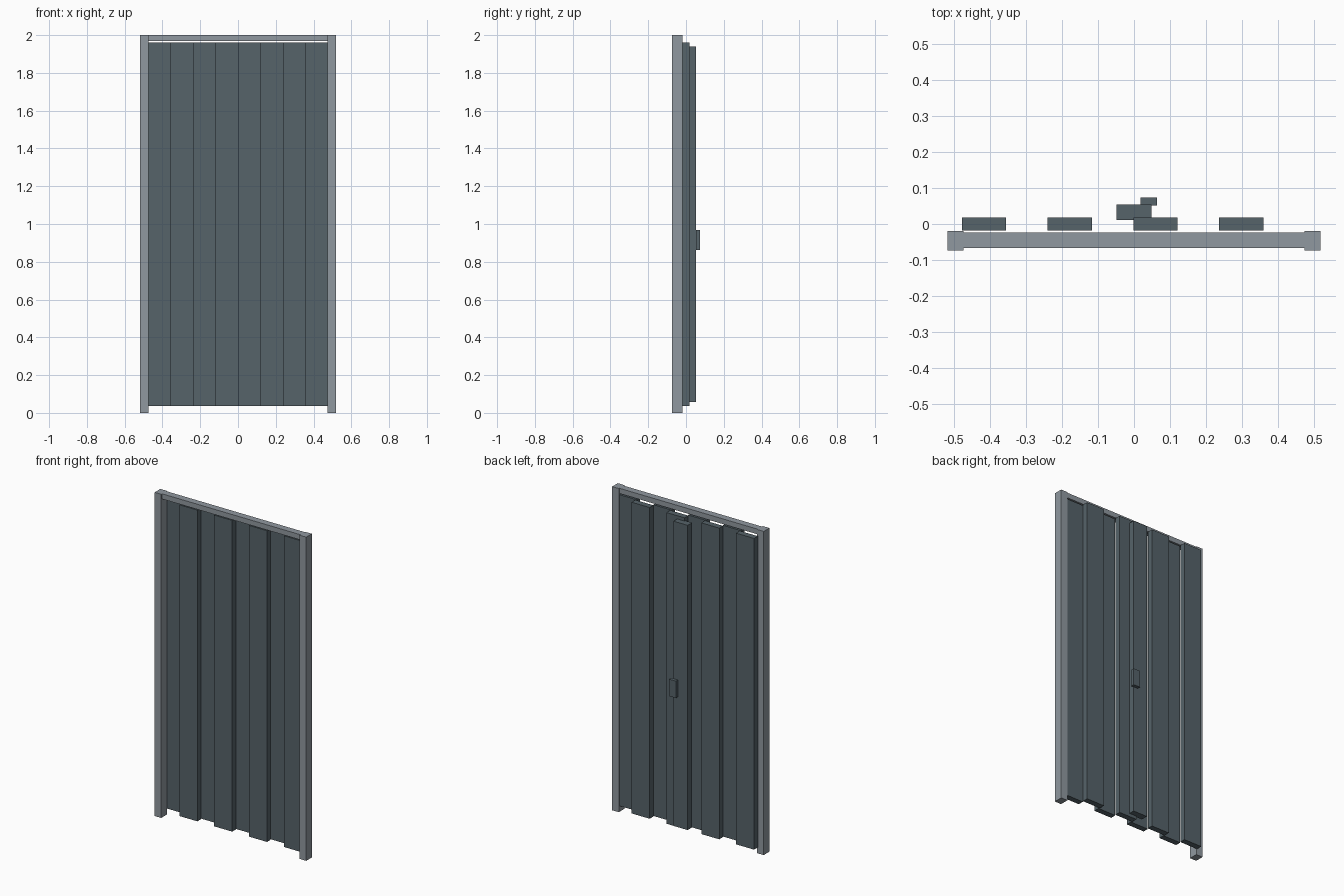
import bpy
from mathutils import Vector

default = bpy.data.objects.get("Cube")
if default:
    bpy.data.objects.remove(default, do_unlink=True)


def material(name, colour):
    mat = bpy.data.materials.new(name)
    mat.use_nodes = True
    mat.diffuse_color = colour
    mat.node_tree.nodes["Principled BSDF"].inputs["Base Color"].default_value = colour
    return mat


def box(name, low, high, mat):
    """Axis-aligned box between two corners."""
    low, high = Vector(low), Vector(high)
    bpy.ops.mesh.primitive_cube_add(size=1, location=(low + high) / 2)
    obj = bpy.context.object
    obj.name = obj.data.name = name
    for vert in obj.data.vertices:
        vert.co *= high - low
    obj.data.materials.append(mat)
    return obj


light_steel = material("light_steel", (0.28, 0.315, 0.35, 1))
dark_steel = material("dark_steel", (0.093, 0.125, 0.143, 1))

# Frame: two posts and a slimmer head beam
for side, sign in (("right", -1), ("left", 1)):
    inner, outer = sorted((0.473 * sign, 0.518 * sign))
    box(f"{side}_post", (inner, -0.074, 0), (outer, -0.019, 2), light_steel)
box("head_beam", (-0.473, -0.066, 1.968), (0.473, -0.024, 2), light_steel)

# Door: eight planks alternating between back and front layers
PITCH = 0.119
for i in range(8):
    x = (i - 3.5) * PITCH
    back, front = (0.018, -0.0185) if i % 2 == 0 else (-0.0245, -0.06)
    box(f"plank_{i + 1}", (x - 0.0615, front, 0.037), (x + 0.0615, back, 1.96), dark_steel)

# Cover strip and handle on the back
box("cover_strip", (-0.049, 0.011, 0.057), (0.048, 0.054, 1.94), dark_steel)
box("handle", (0.018, 0.052, 0.862), (0.064, 0.074, 0.967), dark_steel)
